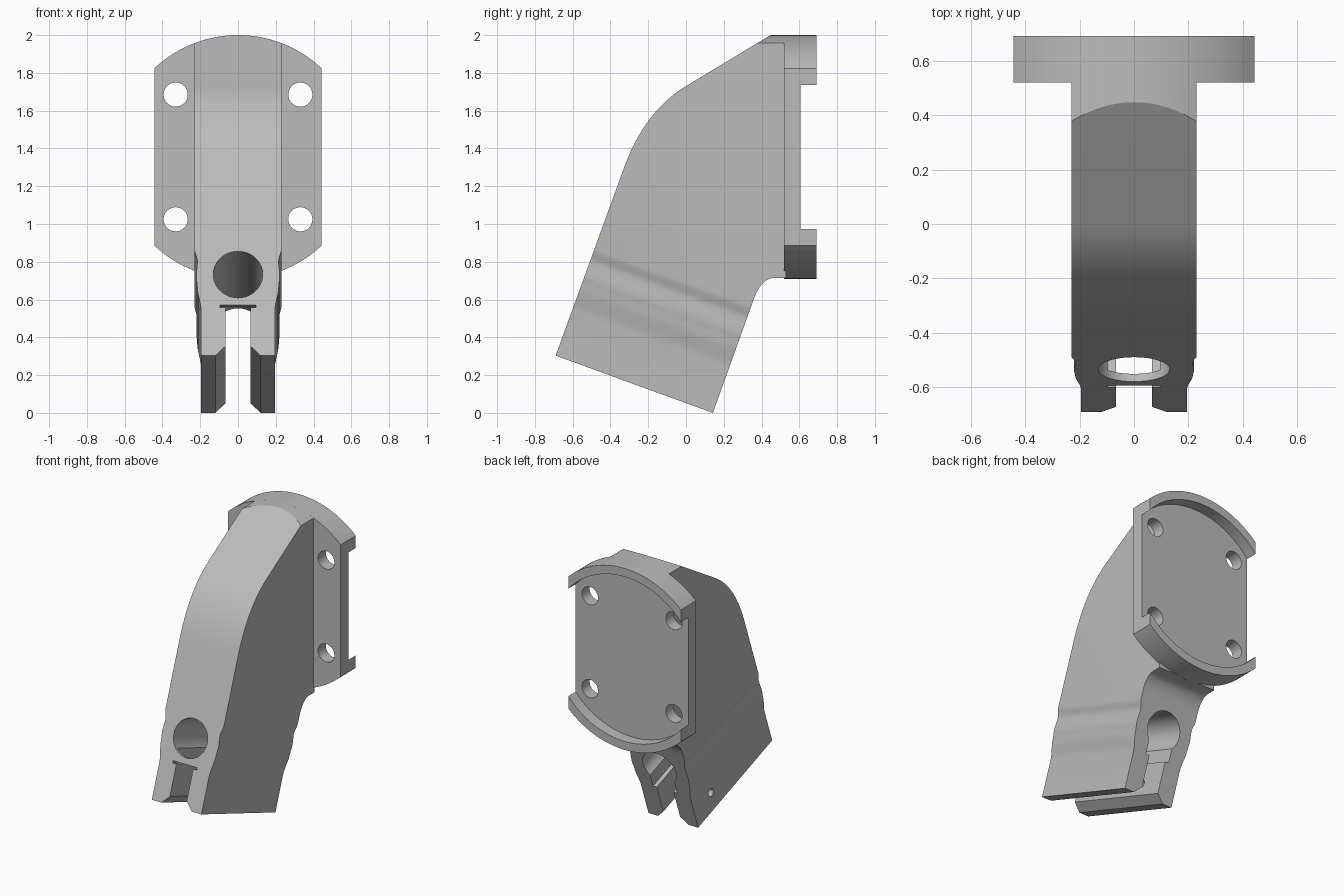
import bpy, bmesh, math
from mathutils import Matrix, Vector

cube = bpy.data.objects.get("Cube")
if cube:
    bpy.data.objects.remove(cube)

grey = bpy.data.materials.new("plain_grey")
grey.use_nodes = True
GREY = (0.5, 0.5, 0.5, 1)
grey.diffuse_color = GREY
grey.node_tree.nodes["Principled BSDF"].inputs["Base Color"].default_value = GREY

# Frames: outlines lie in local X/Z and are extruded along local Y
TILT = math.radians(20)
WORLD = Matrix.Identity(4)
SIDE = Matrix(((0, 1, 0, 0), (1, 0, 0, 0), (0, 0, 1, 0), (0, 0, 0, 1)))
CLAMP = Matrix.Translation((0, -0.69, 0.303)) @ Matrix.Rotation(-TILT, 4, 'X')
LENGTH = 0.886
BORE_H = 0.457


def prism(name, outline, start, end, frame=WORLD):
    bm = bmesh.new()
    face = bm.faces.new([bm.verts.new((p[0], start, p[1])) for p in outline])
    ext = bmesh.ops.extrude_face_region(bm, geom=[face])
    moved = [v for v in ext["geom"] if isinstance(v, bmesh.types.BMVert)]
    bmesh.ops.translate(bm, verts=moved, vec=(0, end - start, 0))
    bm.transform(frame)
    bmesh.ops.recalc_face_normals(bm, faces=bm.faces)
    mesh = bpy.data.meshes.new(name)
    bm.to_mesh(mesh)
    bm.free()
    mesh.materials.append(grey)
    obj = bpy.data.objects.new(name, mesh)
    bpy.context.collection.objects.link(obj)
    return obj


def arc(cx, cz, r, a=0, b=360, n=48):
    steps = n if b - a == 360 else n + 1
    angles = [math.radians(a + (b - a) * i / n) for i in range(steps)]
    return [(cx + r * math.cos(t), cz + r * math.sin(t)) for t in angles]


def bend(p, c, q, n=16):
    p, c, q = Vector(p), Vector(c), Vector(q)
    ts = [i / n for i in range(n + 1)]
    return [tuple(p * (1 - t) ** 2 + c * 2 * t * (1 - t) + q * t * t) for t in ts]


def combine(target, tool, operation='DIFFERENCE'):
    tool.hide_render = True
    mod = target.modifiers.new("cut", 'BOOLEAN')
    mod.operation, mod.solver, mod.object = operation, 'EXACT', tool
    bpy.context.view_layer.objects.active = target
    bpy.ops.object.modifier_apply(modifier=mod.name)
    bpy.data.objects.remove(tool)


def finish(obj):
    bpy.ops.object.select_all(action='DESELECT')
    obj.select_set(True)
    bpy.context.view_layer.objects.active = obj
    bpy.ops.object.shade_smooth_by_angle(angle=math.radians(25))


# Mounting plate: round disc with straight sides
MID, R, HALF = 1.355, 0.645, 0.443
side = math.degrees(math.acos(HALF / R))
plate = prism("mounting_plate",
              arc(0, MID, R, side, 180 - side) + arc(0, MID, R, 180 + side, 360 - side),
              0.52, 0.69)
combine(plate, prism("recess_cutter", arc(0, MID, 0.585, n=96), 0.607, 0.8))
for x in (-0.33, 0.33):
    for z in (MID - 0.33, MID + 0.33):
        combine(plate, prism("bolt_cutter", arc(x, z, 0.064, n=32), 0.4, 0.8))
finish(plate)

# Arm: side profile extruded across the width
foot = CLAMP @ Vector((0, LENGTH, 0))
profile = [(-0.69, 0.303), (foot.y, foot.z)]
profile += bend((0.36, 0.605), (0.40, 0.715), (0.47, 0.715), 10)
profile += [(0.53, 0.715), (0.53, 2.05)]
profile += bend((0.0, 1.73), (-0.222, 1.595), (-0.33, 1.293), 20)
arm = prism("arm", profile, -0.3, 0.3, SIDE)

# Waisted width of the arm, swelling slightly around the bore
keys = [(0.195, -0.1), (0.195, 0.25), (0.216, 0.39), (0.221, 0.45),
        (0.215, 0.53), (0.23, 0.6), (0.23, 2.6)]
half = [keys[0]]
for (xa, za), (xb, zb) in zip(keys, keys[1:]):
    n = 1 if xa == xb else 6
    for i in range(1, n + 1):
        t = i / n
        half.append((xa + (xb - xa) * t * t * (3 - 2 * t), za + (zb - za) * t))
waist = half + [(-x, z) for x, z in reversed(half)]
combine(arm, prism("waist_form", waist, -0.5, 2.5, CLAMP), 'INTERSECT')

# Top of the arm follows the round edge of the plate
dome = arc(0, MID, R, 0, 180, 64) + [(-R, -0.2), (R, -0.2)]
combine(arm, prism("dome_form", dome, -1, 0.9), 'INTERSECT')

# Clamp bore, keyway and split with chamfered lower edges
combine(arm, prism("bore_cutter", arc(0, BORE_H, 0.131, n=64), -0.2, 1.1, CLAMP))
KEY = 0.095
for top, start in ((0.285, -0.2), (BORE_H, 0.03)):
    key = [(-KEY, 0.27), (KEY, 0.27), (KEY, top), (-KEY, top)]
    combine(arm, prism("key_cutter", key, start, 1.1, CLAMP))
slit = [(0.13, -0.01), (0.066, 0.054), (0.066, 0.277)]
slit += [(-x, z) for x, z in reversed(slit)]
combine(arm, prism("split_cutter", slit, -0.2, 1.1, CLAMP))

# Clamp screws: through one jaw, blind in the other
for i in range(3):
    c = CLAMP @ Vector((0, 0.13 + 0.277 * i, 0.134))
    combine(arm, prism("screw_cutter", arc(c.y, c.z, 0.027, n=24), -0.4, 0.15, SIDE))
finish(arm)
